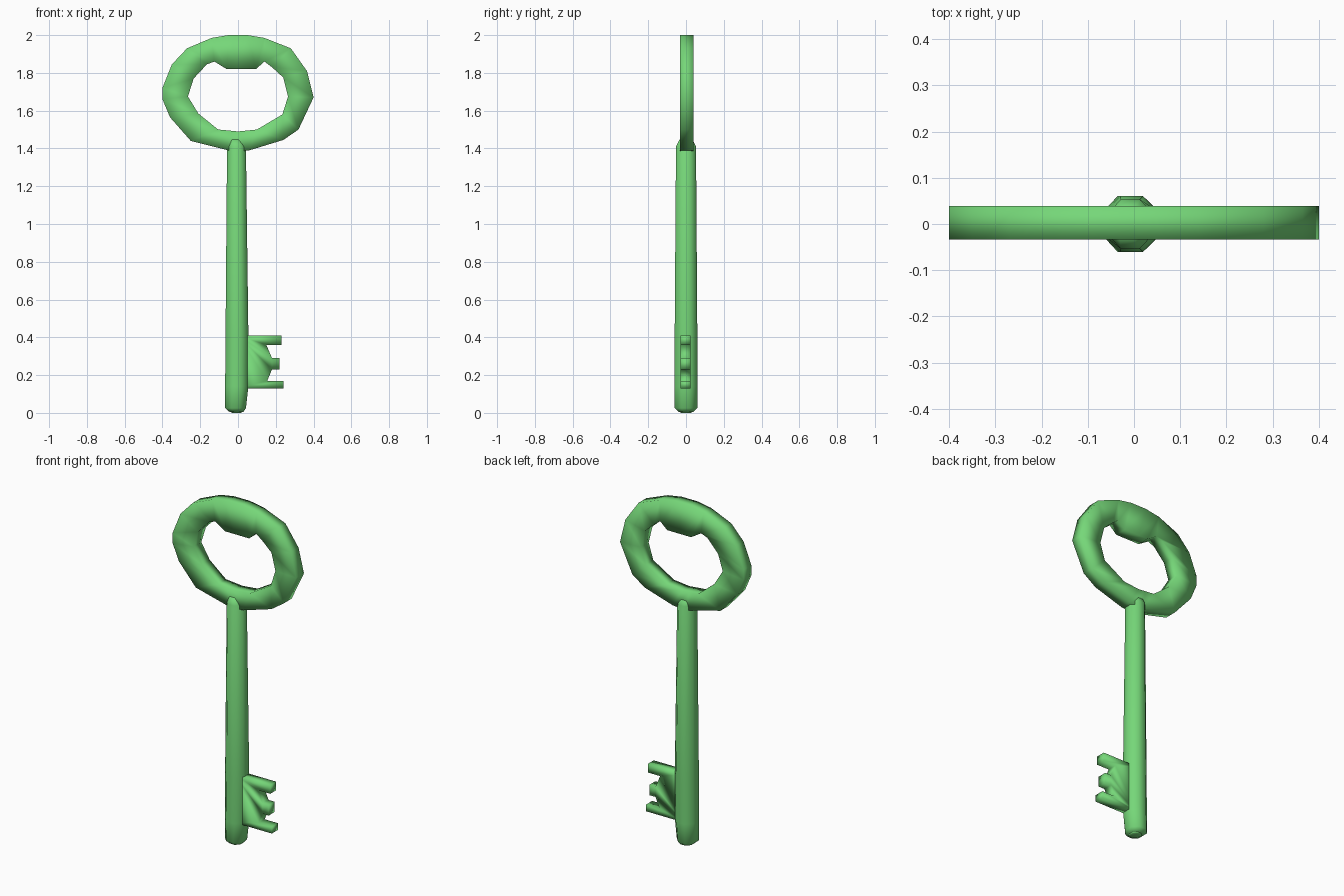
import bpy, bmesh, math

green = bpy.data.materials.new("green")
green.diffuse_color = (0.18, 0.68, 0.19, 1)


def finish(name, bm):
    bmesh.ops.recalc_face_normals(bm, faces=bm.faces)
    for f in bm.faces:
        f.smooth = True
    mesh = bpy.data.meshes.new(name)
    bm.to_mesh(mesh)
    bm.free()
    mesh.materials.append(green)
    ob = bpy.data.objects.new(name, mesh)
    bpy.context.collection.objects.link(ob)
    return ob


def loft(name, rings, closed=False):
    """Bridge equal-length point rings; close into a loop or cap the ends."""
    bm = bmesh.new()
    vs = [[bm.verts.new(p) for p in r] for r in rings]
    n, m = len(vs), len(vs[0])
    for i in range(n if closed else n - 1):
        a, b = vs[i], vs[(i + 1) % n]
        for j in range(m):
            k = (j + 1) % m
            bm.faces.new((a[j], a[k], b[k], b[j]))
    if not closed:
        bm.faces.new(vs[0])
        bm.faces.new(vs[-1])
    return finish(name, bm)


# Bow: hand-shaped oval, stations of (outer x, outer z, inner x, inner z)
stations = [
    (0.05, 2.00, 0.095, 1.82), (0.14, 1.985, 0.14, 1.86),
    (0.28, 1.93, 0.18, 1.83), (0.365, 1.81, 0.24, 1.775),
    (0.40, 1.67, 0.265, 1.675), (0.32, 1.50, 0.235, 1.58),
    (0.24, 1.445, 0.10, 1.50), (0.06, 1.39, 0.0, 1.49),
    (-0.02, 1.382, -0.05, 1.495), (-0.25, 1.44, -0.105, 1.50),
    (-0.36, 1.565, -0.21, 1.585), (-0.40, 1.66, -0.265, 1.675),
    (-0.40, 1.72, -0.235, 1.77), (-0.35, 1.845, -0.165, 1.845),
    (-0.27, 1.93, -0.125, 1.86), (-0.14, 1.985, -0.06, 1.82),
    (-0.05, 2.00, 0.0, 1.82),
]
y0, y1 = -0.033, 0.039
loft("bow", [[(ox, y0, oz), (ox, y1, oz), (ix, y1, iz), (ix, y0, iz)]
             for ox, oz, ix, iz in stations], closed=True)


# Shank: tapering octagonal rod with bevelled ends
def octagon(z, x_left, x_right, ry):
    cx, rx = (x_left + x_right) / 2, (x_right - x_left) / 2
    k = 1 / math.cos(math.pi / 8)
    return [(cx + rx * k * math.cos((i + 0.5) * math.pi / 4),
             ry * k * math.sin((i + 0.5) * math.pi / 4), z) for i in range(8)]


loft("shank", [octagon(*s) for s in (
    (0.005, -0.045, 0.028, 0.04), (0.0251, -0.068, 0.042, 0.06),
    (0.14, -0.068, 0.055, 0.061), (0.41, -0.066, 0.055, 0.06),
    (1.41, -0.058, 0.042, 0.053), (1.447, -0.052, 0.022, 0.035))])

# Tip: small cap bringing the rod down to the ground
loft("shank_tip", [octagon(0.0, -0.03, 0.015, 0.025),
                   octagon(0.008, -0.045, 0.028, 0.04)])

# Bit: toothed plate, extruded along y
profile = [(0.0, 0.41), (0.23, 0.41), (0.23, 0.36), (0.15, 0.36),
           (0.18, 0.29), (0.22, 0.29), (0.22, 0.23), (0.18, 0.23),
           (0.155, 0.17), (0.24, 0.17), (0.24, 0.13), (0.0, 0.13)]
loft("bit", [[(x, y, z) for x, z in profile] for y in (-0.03, 0.025)])
